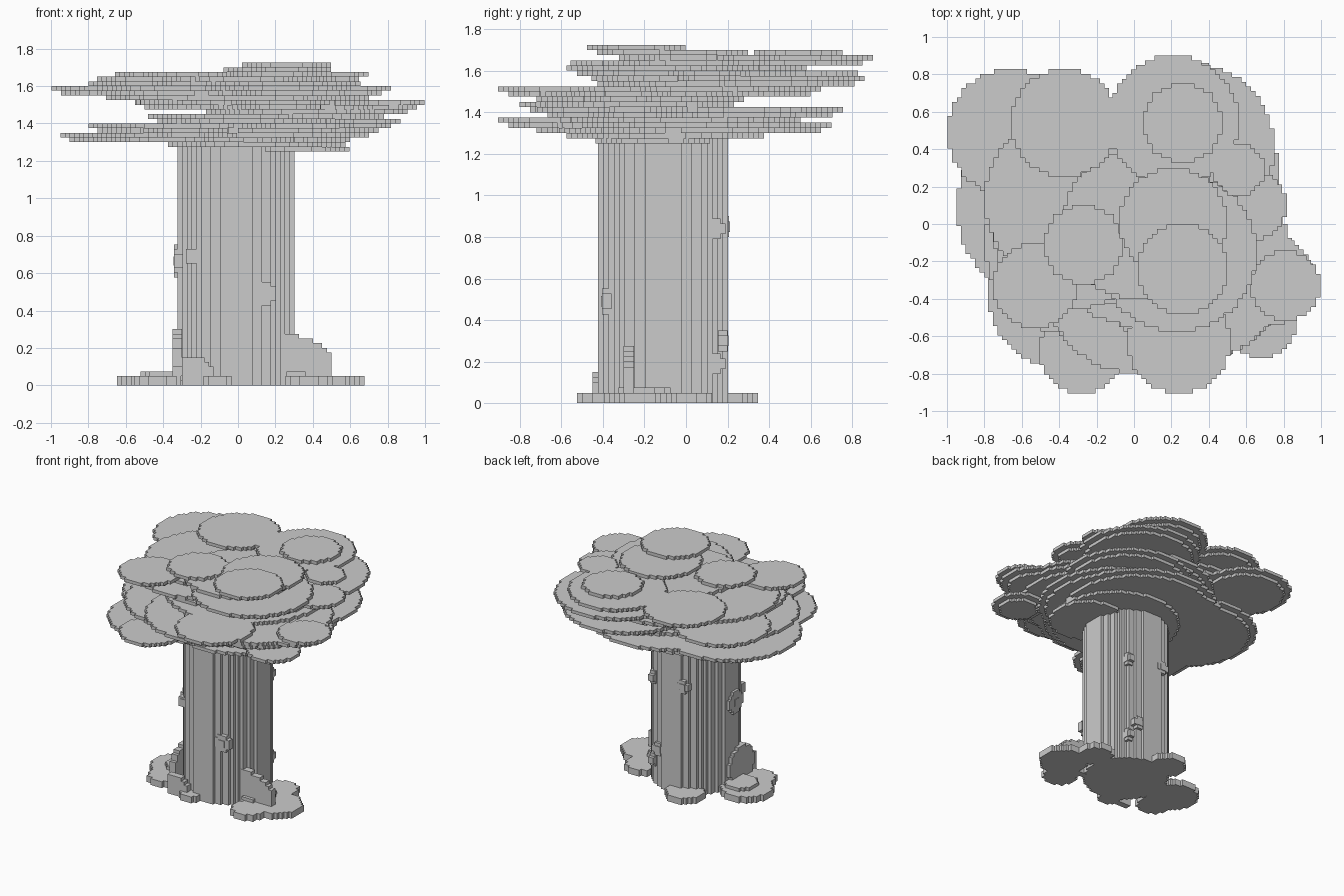
import bpy, bmesh, math
from mathutils import Matrix, Vector

if "Cube" in bpy.data.objects:
    bpy.data.objects.remove(bpy.data.objects["Cube"])

U = 0.025  # step size of the blocky outlines

GREY = (0.6, 0.6, 0.6, 1)
grey = bpy.data.materials.new("plain_grey")
grey.use_nodes = True
grey.diffuse_color = GREY
grey.node_tree.nodes["Principled BSDF"].inputs["Base Color"].default_value = GREY


def stepped_circle(r):
    """Circle outline made of square steps, centred on the origin."""
    n = max(2, round(2 * r / U))
    side = []
    for j in range(n):
        v = j + 0.5 - n / 2
        w = math.sqrt(n * n / 4 - v * v)
        w = max(1, round(w - n / 2 % 1)) + n / 2 % 1
        for edge in (j, j + 1):
            p = (w * U, (edge - n / 2) * U)
            if len(side) > 1 and side[-1][0] == side[-2][0] == p[0]:
                side[-1] = p
            elif not side or side[-1] != p:
                side.append(p)
    return side + [(-x, y) for x, y in reversed(side)]


def extrude(name, outline, depth, matrix):
    """Prism of the outline, from local z = 0 up to depth."""
    bm = bmesh.new()
    face = bm.faces.new([bm.verts.new((x, y, 0)) for x, y in outline])
    new = bmesh.ops.extrude_face_region(bm, geom=[face])["geom"]
    top = [g for g in new if isinstance(g, bmesh.types.BMVert)]
    bmesh.ops.translate(bm, verts=top, vec=(0, 0, depth))
    bm.transform(matrix)
    bmesh.ops.recalc_face_normals(bm, faces=bm.faces)
    mesh = bpy.data.meshes.new(name)
    bm.to_mesh(mesh)
    bm.free()
    mesh.materials.append(grey)
    ob = bpy.data.objects.new(name, mesh)
    bpy.context.collection.objects.link(ob)


def disc(name, x, y, r, z, depth):
    extrude(name, stepped_circle(r), depth, Matrix.Translation((x, y, z)))


# Trunk
disc("trunk", -0.01, -0.11, 0.3125, 0, 1.28)

# Canopy plates: layer -> list of (x, y, radius)
canopy = {
    50: [(0.32, -0.16, 0.28)],
    51: [(0.1, -0.1, 0.47)],
    52: [(-0.17, -0.01, 0.6)],
    53: [(-0.45, 0.09, 0.5), (0.05, 0.1, 0.6), (-0.38, -0.37, 0.4)],
    54: [(-0.28, -0.68, 0.22), (0.2, 0, 0.55)],
    55: [(-0.3, -0.1, 0.5)],
    56: [(0.68, -0.53, 0.19), (0.3, 0.28, 0.47)],
    57: [(0.02, -0.3, 0.5)],
    58: [(0.33, -0.22, 0.5)],
    59: [(0.32, -0.2, 0.53), (0.72, -0.3, 0.24)],
    60: [(0.24, -0.63, 0.27), (0.81, -0.33, 0.19), (0.05, 0.05, 0.6)],
    61: [(0.1, 0.1, 0.5), (-0.17, 0, 0.42)],
    62: [(0.3, 0.41, 0.45), (-0.33, -0.03, 0.42)],
    63: [(-0.66, 0.49, 0.34), (0.63, 0.1, 0.19)],
    64: [(-0.35, 0.13, 0.45), (0.23, -0.15, 0.42)],
    65: [(-0.53, -0.33, 0.22), (0.02, 0, 0.4)],
    66: [(-0.37, 0.54, 0.29), (0.21, 0.55, 0.35), (0.56, 0.29, 0.14), (-0.27, -0.11, 0.21)],
    67: [(0.21, 0.01, 0.29), (0.26, 0.54, 0.21)],
    68: [(0.26, -0.24, 0.24)],
}
for layer, plates in canopy.items():
    for x, y, r in plates:
        disc("canopy_plate", x, y, r, layer * U, U)
        if layer > 52:  # narrower plate beneath
            disc("canopy_under_plate", x, y, r - 2 * U, (layer - 1) * U, U)

# Root pads spreading on the ground
pads = [(0.38, -0.4, 0.13), (0.5, -0.22, 0.17), (0.37, 0.0, 0.13),
        (-0.46, -0.1, 0.19), (-0.43, -0.28, 0.13), (-0.11, -0.42, 0.08),
        (-0.14, 0.21, 0.14)]
for x, y, r in pads:
    disc("root_pad", x, y, r, 0, 0.05)
disc("upper_root_pad_right", -0.41, -0.1, 0.11, 0.05, U)
disc("upper_root_pad_left", 0.31, -0.2, 0.12, 0.05, U)


def frame(origin, u, v):
    """Matrix with local x along u and local y along v."""
    u, v = Vector(u), Vector(v)
    m = Matrix((u, v, u.cross(v))).transposed().to_4x4()
    m.translation = origin
    return m


# Upright root fins; local x runs outward, local y is up
fin = [(0, 0), (0.3, 0), (0.3, 0.175), (0.275, 0.175), (0.275, 0.2), (0.25, 0.2),
       (0.25, 0.225), (0.2, 0.225), (0.2, 0.25), (0.125, 0.25), (0.125, 0.275), (0, 0.275)]
extrude("left_root_fin", fin, 0.05, frame((0.2, -0.25, 0), (1, 0, 0), (0, 0, 1)))
low = [(0, 0), (0.17, 0), (0.17, 0.1), (0.145, 0.1), (0.145, 0.125), (0.12, 0.125),
       (0.12, 0.15), (0, 0.15)]
extrude("front_root_fin", low, 0.05, frame((-0.3, -0.4, 0), (1, 0, 0), (0, 0, 1)))
extrude("right_root_fin", stepped_circle(0.15), 0.05,
        frame((-0.3, -0.2, 0.15), (0, -1, 0), (0, 0, 1)))

# Bark knots: (direction out of the trunk, offset sideways, height, radius)
knots = [((0, -1), 0.15, 0.49, 0.06), ((0, -1), -0.23, 0.69, 0.04),
         ((-1, 0), 0.03, 0.665, 0.085), ((1, 0), 0.25, 0.84, 0.05),
         ((1, 0), 0.25, 0.19, 0.05), ((0, 1), 0.1, 0.85, 0.05),
         ((0, 1), -0.12, 0.3, 0.05)]
for (ox, oy), off, z, r in knots:
    out, side = Vector((ox, oy, 0)), Vector((-oy, ox, 0))
    reach = math.sqrt(0.3125 ** 2 - off ** 2)
    base = Vector((-0.01, -0.11, z)) + out * (reach - 0.025) + side * off
    m = frame(base, side, (0, 0, 1))
    extrude("bark_knot", stepped_circle(r), 0.045, m)
    extrude("bark_knot_centre", stepped_circle(0.0125), 0.05, m)
